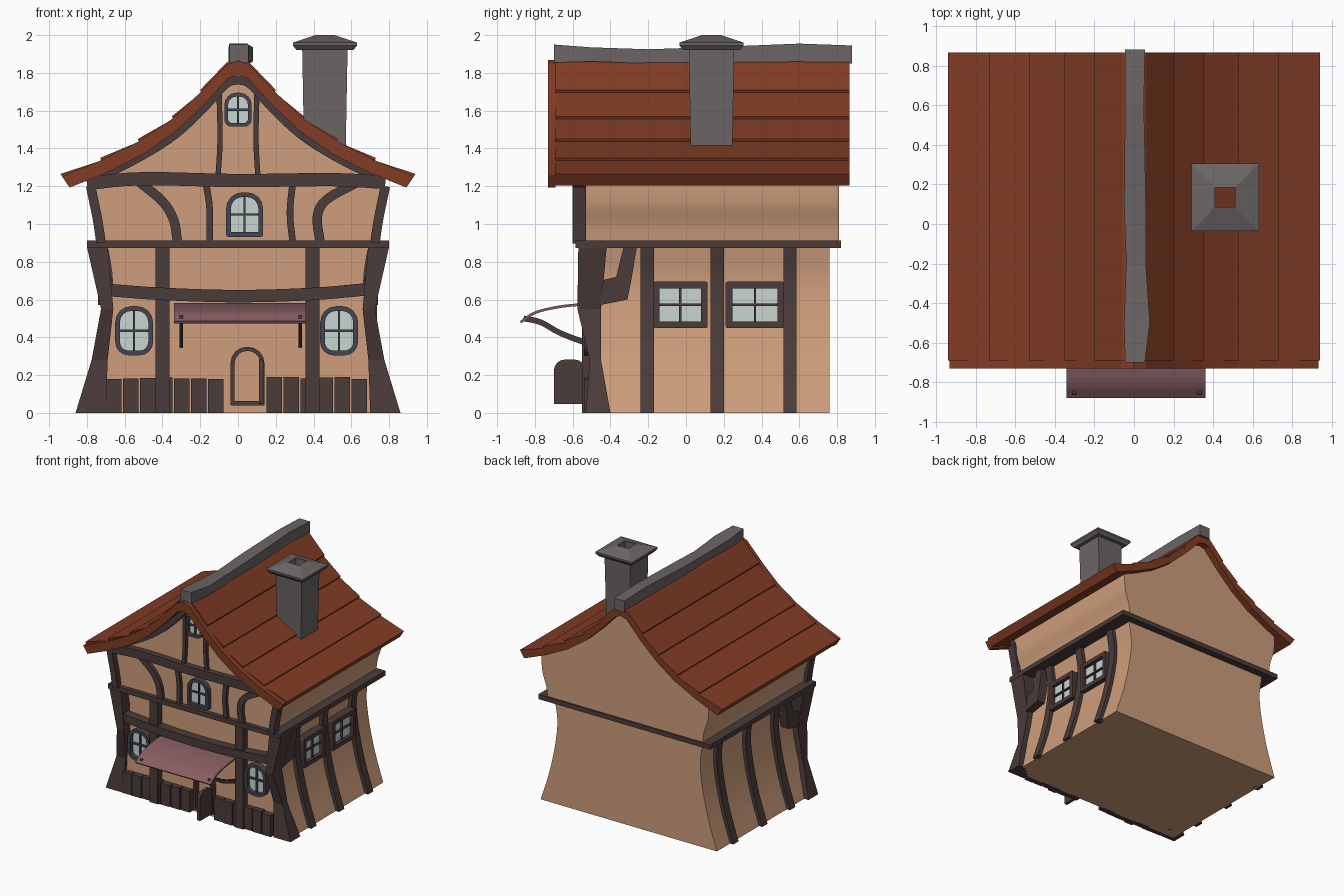
import bpy, bmesh, math, random
from mathutils import Vector

if "Cube" in bpy.data.objects:
    bpy.data.objects.remove(bpy.data.objects["Cube"])
random.seed(4)

def material(name, rgb):
    m = bpy.data.materials.new(name)
    m.diffuse_color = (*rgb, 1)
    m.use_nodes = True
    m.node_tree.nodes["Principled BSDF"].inputs["Base Color"].default_value = m.diffuse_color
    return m

WALL = material("plaster", (0.62, 0.34, 0.2))
ROOF = material("roof_tile", (0.22, 0.045, 0.018))
WOOD = material("dark_wood", (0.07, 0.045, 0.042))
FRAME = material("window_frame", (0.06, 0.06, 0.085))
GLASS = material("glass", (0.58, 0.66, 0.64))
STONE = material("stone", (0.15, 0.13, 0.13))
CLOTH = material("awning_cloth", (0.24, 0.11, 0.12))

def loft(name, rings, mat, closed=False, caps=True, smooth=False):
    """Skin a list of equal-length 3D rings."""
    bm = bmesh.new()
    vs = [[bm.verts.new(p) for p in r] for r in rings]
    n = len(rings[0])
    pairs = list(zip(vs, vs[1:])) + ([(vs[-1], vs[0])] if closed else [])
    for a, b in pairs:
        for i in range(n):
            j = (i + 1) % n
            bm.faces.new((a[i], a[j], b[j], b[i]))
    if caps and not closed:
        bm.faces.new(vs[0])
        bm.faces.new(vs[-1])
    bmesh.ops.recalc_face_normals(bm, faces=bm.faces)
    me = bpy.data.meshes.new(name)
    bm.to_mesh(me)
    bm.free()
    ob = bpy.data.objects.new(name, me)
    bpy.context.collection.objects.link(ob)
    me.materials.append(mat)
    if smooth:
        bpy.context.view_layer.objects.active = ob
        ob.select_set(True)
        bpy.ops.object.shade_smooth_by_angle(angle=math.radians(30))
        ob.select_set(False)
    return ob

def place(pts, axis, d):
    """Put (u, z) points in the plane y = d or x = d."""
    return [(u, d, v) if axis == 'y' else (d, u, v) for u, v in pts]

def prism(name, pts, axis, a, b, mat, smooth=False):
    return loft(name, [place(pts, axis, a), place(pts, axis, b)], mat, smooth=smooth)

def box(name, x0, x1, y0, y1, z0, z1, mat):
    return prism(name, [(x0, z0), (x1, z0), (x1, z1), (x0, z1)], 'y', y0, y1, mat)

def curve(pts, n=4):
    """Smooth curve through the given points."""
    p = [Vector(q) for q in pts]
    p = [2 * p[0] - p[1]] + p + [2 * p[-1] - p[-2]]
    out = []
    for a, b, c, d in zip(p, p[1:], p[2:], p[3:]):
        for k in range(n):
            t = k / n
            out.append(0.5 * (2 * b + (c - a) * t + (2 * a - 5 * b + 4 * c - d) * t * t
                              + (3 * b - a - 3 * c + d) * t ** 3))
    return [tuple(q) for q in out + [p[-2]]]

def ribbon(name, path, width, axis, a, b, mat, n=4):
    """Beam of constant width along a 2D path."""
    p = [Vector(q) for q in curve(path, n)]
    left, right = [], []
    for i, q in enumerate(p):
        t = (p[min(i + 1, len(p) - 1)] - p[max(i - 1, 0)]).normalized()
        o = Vector((-t.y, t.x)) * width / 2
        left.append(tuple(q + o))
        right.append(tuple(q - o))
    return prism(name, left + right[::-1], axis, a, b, mat)

def sym(pts):
    """Mirror a half profile that starts or ends at x = 0."""
    return [(-x, z) for x, z in reversed(pts) if x > 0] + pts

def rounded(u, v, w, h, rt, rb, n=4):
    out = []
    for su, sv, r, a0 in ((1, 1, rt, 0), (-1, 1, rt, 90), (-1, -1, rb, 180), (1, -1, rb, 270)):
        r = max(r, 0.002)
        for k in range(n + 1):
            a = math.radians(a0 + 90 * k / n)
            out.append((u + su * (w / 2 - r) + r * math.cos(a), v + sv * (h / 2 - r) + r * math.sin(a)))
    return out

def ring(name, u, v, w, h, rt, rb, t, axis, a, b, mat):
    o = rounded(u, v, w, h, rt, rb)
    i = rounded(u, v, w - 2 * t, h - 2 * t, rt - t, rb - t)
    loft(name, [place(o, axis, a), place(o, axis, b), place(i, axis, b), place(i, axis, a)], mat, closed=True)

def window(name, u, v, w, h, rt, rb, axis, wall, out, mat, t=0.025):
    ring(name + "_frame", u, v, w, h, rt, rb, t, axis, wall - out * 0.5, wall + out, mat)
    prism(name + "_glass", rounded(u, v, w - t, h - t, rt - t / 2, rb - t / 2), axis, wall - out * 0.5, wall + out * 0.3, GLASS)
    for tag, bw, bh in (("_mullion", 0.012, h - t), ("_transom", w - t, 0.012)):
        prism(name + tag, rounded(u, v, bw, bh, 0, 0, 1), axis, wall, wall + out * 0.65, mat)

# Walls
flare = curve([(0.82, 0), (0.74, 0.25), (0.685, 0.5), (0.665, 0.7), (0.69, 0.88)])
prism("lower_walls", flare + [(-x, z) for x, z in reversed(flare)], 'y', -0.49, 0.76, WALL, True)
upper = curve([(0.72, 0.9), (0.735, 1.0), (0.77, 1.11), (0.78, 1.25)])
gable = [(0.5, 1.40), (0.33, 1.52), (0.18, 1.66), (0.05, 1.80), (0, 1.82)]
half = upper + gable
prism("upper_walls", half + [(-x, z) for x, z in reversed(half[:-1])], 'y', -0.55, 0.81, WALL, True)
box("floor_band", -0.80, 0.80, -0.585, 0.82, 0.872, 0.912, WOOD)

# Roof with stepped courses, and its front trim
outer = [(0, 1.88), (0.06, 1.855), (0.2, 1.71), (0.35, 1.57), (0.53, 1.45), (0.73, 1.35), (0.94, 1.265)]
under = [(0.90, 1.205), (0.7, 1.285), (0.5, 1.385), (0.33, 1.505), (0.18, 1.645), (0.05, 1.785), (0, 1.80)]
steps = [outer[0], outer[1]]
for p in outer[2:-1]:
    steps += [p, (p[0] - 0.006, p[1] - 0.014)]
steps.append(outer[-1])
for s, side in ((1, "right"), (-1, "left")):
    prism("roof_" + side, [(s * x, z) for x, z in steps + under], 'y', -0.69, 0.865, ROOF)
    prism("roof_trim_" + side, [(s * x * 0.99, z - 0.012) for x, z in outer + under], 'y', -0.73, -0.69, ROOF)
ridge = [(-0.70, -0.045, 0.055, 1.855, 1.95), (-0.5, -0.05, 0.08, 1.86, 1.935), (-0.2, -0.04, 0.06, 1.85, 1.925),
         (0.1, -0.05, 0.06, 1.85, 1.935), (0.6, -0.045, 0.05, 1.86, 1.955), (0.88, -0.045, 0.055, 1.85, 1.945)]
loft("ridge_cap", [[(a, y, c), (b, y, c), (b, y, d), (a, y, d)] for y, a, b, c, d in ridge], STONE)

# Chimney: hollow square shaft with a sloped cap
def square(r, z):
    return [(0.46 + r * i, 0.135 + r * j, z) for i, j in ((-1, -1), (1, -1), (1, 1), (-1, 1))]
loft("chimney", [square(r, z) for r, z in ((0.11, 1.38), (0.12, 1.92), (0.15, 1.92), (0.17, 1.945),
     (0.17, 1.96), (0.05, 2.0), (0.05, 1.38))], STONE, closed=True)

# Corner posts, side braces and side ribs
post = [(0, 0.70, 0.86, -0.53, -0.40), (0.28, 0.69, 0.775, -0.51, -0.45),
        (0.55, 0.66, 0.725, -0.575, -0.45), (0.88, 0.69, 0.80, -0.57, -0.42)]
brace = [(-0.46, 0.57), (-0.31, 0.60), (-0.29, 0.70), (-0.26, 0.88), (-0.33, 0.88), (-0.37, 0.72), (-0.45, 0.70)]
for s, side in ((1, "right"), (-1, "left")):
    loft("corner_post_" + side, [[(s * a, c, z), (s * b, c, z), (s * b, d, z), (s * a, d, z)]
                                 for z, a, b, c, d in post], WOOD)
    prism("corner_brace_" + side, brace, 'x', s * 0.65, s * 0.74, WOOD)
    for i, y in enumerate((-0.205, 0.165, 0.55)):
        rib = [(s * (x + 0.03), z) for x, z in flare] + [(s * (x - 0.03), z) for x, z in reversed(flare)]
        prism(f"side_rib_{side}_{i}", rib, 'y', y - 0.035, y + 0.035, WOOD)
    ribbon("upper_corner_post_" + side, [(s * 0.725, 0.9), (s * 0.745, 1.03), (s * 0.78, 1.2)], 0.05, 'y', -0.60, -0.53, WOOD)
    ribbon("gable_post_" + side, [(s * 0.105, 1.26), (s * 0.095, 1.45), (s * 0.10, 1.69)], 0.028, 'y', -0.58, -0.54, WOOD)

# Front timber framing
for name, x in (("left", -0.40), ("right", 0.395)):
    ribbon("front_post_" + name, [(x, 0), (x, 0.88)], 0.075, 'y', -0.55, -0.47, WOOD, 1)
ribbon("front_beam", [(-0.68, 0.65), (-0.4, 0.63), (0, 0.618), (0.4, 0.63), (0.69, 0.655)], 0.066, 'y', -0.565, -0.47, WOOD)
ribbon("gable_beam", [(-0.80, 1.215), (-0.5, 1.24), (0, 1.23), (0.5, 1.235), (0.78, 1.22)], 0.07, 'y', -0.60, -0.54, WOOD)
ribbon("gable_rafters", sym([(0, 1.76), (0.07, 1.735), (0.18, 1.615), (0.33, 1.475), (0.5, 1.365), (0.72, 1.25)]),
       0.045, 'y', -0.59, -0.54, WOOD)
for name, path in (("brace_left", [(-0.52, 1.22), (-0.40, 1.12), (-0.34, 1.02), (-0.32, 0.9)]),
                   ("brace_right", [(0.63, 1.22), (0.47, 1.13), (0.42, 1.04), (0.435, 0.9)]),
                   ("stud_left", [(-0.17, 1.22), (-0.15, 1.08), (-0.15, 0.9)]),
                   ("stud_right", [(0.29, 1.22), (0.275, 1.06), (0.29, 0.9)])):
    ribbon("upper_" + name, path, 0.05 if "brace" in name else 0.035, 'y', -0.58, -0.54, WOOD)

# Windows
window("window_lower_left", -0.55, 0.435, 0.20, 0.26, 0.085, 0.07, 'y', -0.49, -0.05, FRAME)
window("window_lower_right", 0.535, 0.435, 0.20, 0.26, 0.085, 0.07, 'y', -0.49, -0.05, FRAME)
window("window_upper", 0.035, 1.05, 0.195, 0.235, 0.085, 0.01, 'y', -0.55, -0.04, FRAME)
window("window_attic", 0.0, 1.605, 0.145, 0.18, 0.065, 0.04, 'y', -0.55, -0.04, FRAME, 0.02)
window("window_side_front", -0.03, 0.572, 0.29, 0.245, 0.01, 0.01, 'x', 0.69, 0.045, WOOD, 0.035)
window("window_side_back", 0.365, 0.572, 0.31, 0.245, 0.01, 0.01, 'x', 0.69, 0.045, WOOD, 0.035)

# Plank skirting
for side, x0, count in (("left", -0.70, 7), ("right", 0.15, 6)):
    for i in range(count):
        x = x0 + i * 0.09
        box(f"plank_{side}_{i}", x, x + 0.083, -0.53 - random.uniform(0, 0.012), -0.48,
            0, 0.185 + random.uniform(-0.006, 0.006), WOOD)

# Doorway and open door leaf
ring("door_frame", 0.05, 0.195, 0.18, 0.31, 0.088, 0.005, 0.022, 'y', -0.48, -0.54, WOOD)
prism("door_leaf", rounded(-0.615, 0.165, 0.17, 0.235, 0.06, 0.005), 'x', 0.11, 0.135, WOOD)

# Awning and its struts
ribbon("awning", [(-0.55, 0.575), (-0.68, 0.56), (-0.80, 0.53), (-0.875, 0.48)], 0.014, 'x', -0.34, 0.36, CLOTH)
for side, x in (("left", -0.30), ("right", 0.33)):
    ribbon("awning_strut_" + side, [(-0.86, 0.50), (-0.77, 0.48), (-0.66, 0.42), (-0.50, 0.36)], 0.03,
           'x', x - 0.01, x + 0.01, WOOD)
